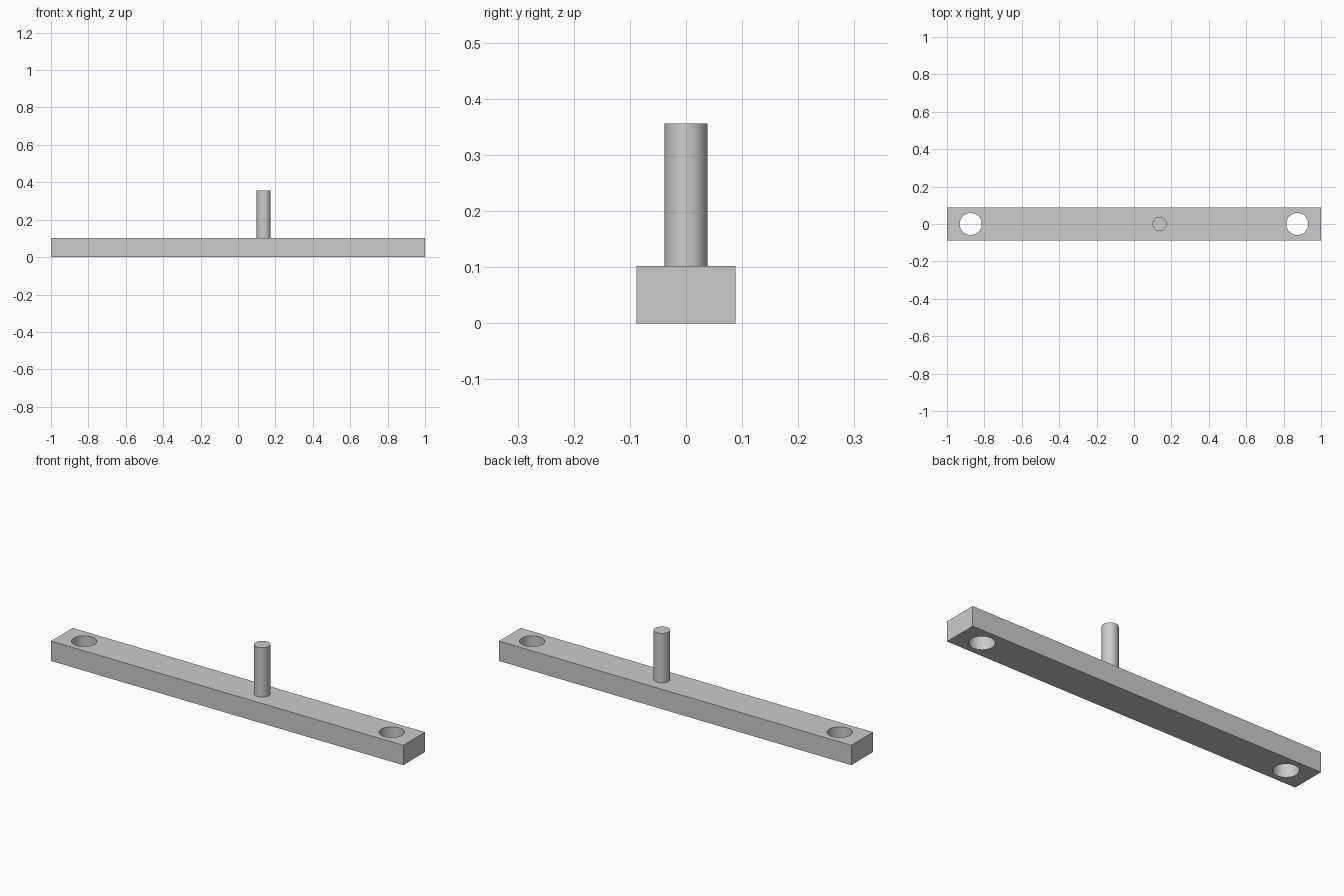
import bpy
import math

if "Cube" in bpy.data.objects:
    bpy.data.objects.remove(bpy.data.objects["Cube"], do_unlink=True)

LENGTH, WIDTH, HEIGHT = 2.0, 0.176, 0.102
HOLE_X, HOLE_RADIUS = 0.873, 0.059
PIN_X, PIN_RADIUS, PIN_TOP = 0.137, 0.038, 0.356

# Plain grey finish
grey = bpy.data.materials.new("light_grey")
grey.use_nodes = True
colour = (0.6, 0.6, 0.6, 1.0)
grey.diffuse_color = colour
grey.node_tree.nodes["Principled BSDF"].inputs["Base Color"].default_value = colour


def cylinder(name, x, radius, bottom, top):
    bpy.ops.mesh.primitive_cylinder_add(
        vertices=64, radius=radius, depth=top - bottom,
        location=(x, 0, (bottom + top) / 2))
    obj = bpy.context.object
    obj.name = name
    obj.data.materials.append(grey)
    return obj


def smooth(obj):
    bpy.ops.object.select_all(action="DESELECT")
    obj.select_set(True)
    bpy.context.view_layer.objects.active = obj
    bpy.ops.object.shade_smooth_by_angle(angle=math.radians(30))


# Flat bar
bpy.ops.mesh.primitive_cube_add(size=1, location=(0, 0, HEIGHT / 2))
bar = bpy.context.object
bar.name = "bar"
bar.scale = (LENGTH, WIDTH, HEIGHT)
bpy.ops.object.transform_apply(location=False, rotation=False, scale=True)
bar.data.materials.append(grey)

# Through hole near each end
for side in (-1, 1):
    cutter = cylinder("hole_cutter", side * HOLE_X, HOLE_RADIUS, -HEIGHT, 2 * HEIGHT)
    cutter.hide_render = True
    cut = bar.modifiers.new("hole", "BOOLEAN")
    cut.operation = "DIFFERENCE"
    cut.solver = "EXACT"
    cut.object = cutter
    bpy.context.view_layer.objects.active = bar
    bpy.ops.object.modifier_apply(modifier=cut.name)
    bpy.data.objects.remove(cutter, do_unlink=True)
smooth(bar)

# Upright pin, off centre
pin = cylinder("pin", PIN_X, PIN_RADIUS, HEIGHT, PIN_TOP)
smooth(pin)
